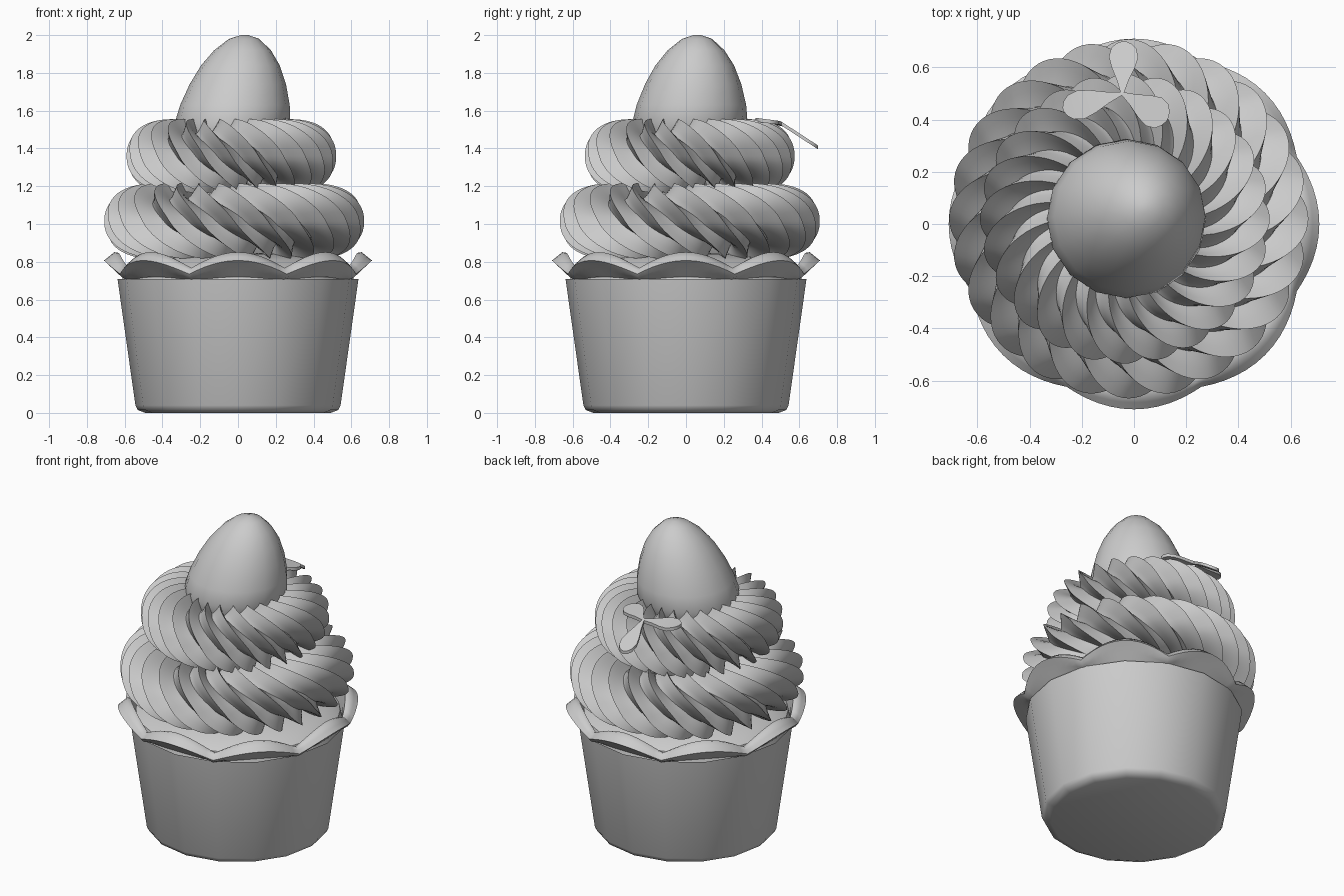
import bpy
from math import sin, cos, pi, radians, copysign

if "Cube" in bpy.data.objects:
    bpy.data.objects.remove(bpy.data.objects["Cube"])


def finish(name, verts, faces, angle=40):
    mesh = bpy.data.meshes.new(name)
    mesh.from_pydata(verts, [], faces)
    mesh.validate()
    obj = bpy.data.objects.new(name, mesh)
    bpy.context.collection.objects.link(obj)
    bpy.ops.object.select_all(action='DESELECT')
    obj.select_set(True)
    bpy.context.view_layer.objects.active = obj
    bpy.ops.object.mode_set(mode='EDIT')
    bpy.ops.mesh.select_all(action='SELECT')
    bpy.ops.mesh.normals_make_consistent(inside=False)
    bpy.ops.object.mode_set(mode='OBJECT')
    bpy.ops.object.shade_smooth_by_angle(angle=radians(angle))
    return obj


def grid_faces(rows, cols):
    """Quads between rings of vertices, each ring closed on itself."""
    faces = []
    for i in range(rows - 1):
        a, b = i * cols, (i + 1) * cols
        for j in range(cols):
            k = (j + 1) % cols
            faces.append((a + j, a + k, b + k, b + j))
    return faces


def lathe(name, profile, sides, caps=(True, True), centre=lambda z: (0, 0), angle=40):
    verts = []
    for r, z in profile:
        cx, cy = centre(z)
        for j in range(sides):
            t = 2 * pi * j / sides
            verts.append((cx + r * cos(t), cy + r * sin(t), z))
    n = len(profile)
    faces = grid_faces(n, sides)
    if caps[0]:
        faces.append(tuple(range(sides)))
    if caps[1]:
        faces.append(tuple(range((n - 1) * sides, n * sides)))
    return finish(name, verts, faces, angle)


# Paper cup: sixteen sides, small rounded foot
lathe("cup", [(0.49, 0.0), (0.53, 0.015), (0.543, 0.04), (0.638, 0.71)], 16, (True, False), angle=50)


# Scalloped flared rim with eight arches
def scalloped_rim():
    # radius and height at a valley, then how much each grows towards an arch peak
    section = [(0.615, 0.70, 0.0, 0.02), (0.642, 0.708, 0.008, 0.045),
               (0.66, 0.715, 0.022, 0.068), (0.675, 0.735, 0.035, 0.072),
               (0.662, 0.755, 0.022, 0.072), (0.645, 0.768, 0.01, 0.083),
               (0.625, 0.762, 0.005, 0.085), (0.612, 0.72, 0.0, 0.05),
               (0.605, 0.66, 0.0, 0.0)]
    sides = 96
    verts = []
    for r, z, dr, dz in section:
        for j in range(sides):
            t = 2 * pi * j / sides
            h = abs(cos(4 * t))
            radius = r + dr * h
            verts.append((radius * cos(t), radius * sin(t), z + dz * h))
    finish("cup_rim", verts, grid_faces(len(section), sides), 50)


scalloped_rim()

# Cake surface under the frosting
lathe("cake_top", [(0.62, 0.68), (0.60, 0.76), (0.52, 0.81), (0.25, 0.84), (0.02, 0.85)],
      32, (False, True))


def bulge(v):
    """Slightly squared sine, for a fuller cross-section."""
    return copysign(abs(v) ** 0.88, v)


# Piped frosting: ring with sharp leaning ridges winding round it
def frosting(name, centre, ring, width, height, ridges, winding, depth):
    rows, steps, valley = 56, 8, 0.375
    cols = ridges * steps
    verts = []
    for i in range(rows):
        p = 2 * pi * i / rows
        for j in range(cols):
            # keep sample columns locked on the ridge crests
            a = 2 * pi * j / cols - winding * p / ridges
            f = (j % steps) / steps
            crest = 1 - f / valley if f < valley else (f - valley) / (1 - valley)
            d = depth * (crest ** 1.3 - 1)
            r = ring + (width + d) * bulge(cos(p))
            z = centre[2] + (height + d * 0.8) * bulge(sin(p))
            verts.append((centre[0] + r * cos(a), centre[1] + r * sin(a), z))
    faces = grid_faces(rows, cols)
    # close the last row onto the first, shifted by the winding
    last = (rows - 1) * cols
    for j in range(cols):
        b0, b1 = (j - winding * steps) % cols, (j + 1 - winding * steps) % cols
        faces.append((last + j, last + (j + 1) % cols, b1, b0))
    finish(name, verts, faces, 45)


frosting("frosting_lower", (-0.02, 0.02, 1.015), 0.42, 0.268, 0.2, 24, 7, 0.10)
frosting("frosting_upper", (-0.035, 0.02, 1.36), 0.315, 0.24, 0.195, 24, 7, 0.095)


# Egg leaning slightly to the right and back
def egg_centre(z):
    s = (z - 1.53) / 0.47
    return (-0.03 + 0.065 * s, 0.02 + 0.04 * s)


lathe("egg", [(0.02, 1.31), (0.18, 1.34), (0.27, 1.43), (0.305, 1.54), (0.29, 1.63),
              (0.255, 1.74), (0.208, 1.84), (0.15, 1.92), (0.08, 1.98), (0.02, 2.0)],
      16, angle=60, centre=egg_centre)


# Three thin leaves draped over the back of the frosting
def leaf(name, direction, length, half_width):
    outline = [(0.0, 0.1), (0.25, 0.4), (0.5, 0.8), (0.7, 1.0), (0.87, 0.85), (0.96, 0.5), (1.0, 0.12)]
    ca, sa = cos(radians(direction)), sin(radians(direction))
    verts = []
    for u, w in outline:
        for side, lift in ((-1, 0.012), (1, 0.012), (1, -0.008), (-1, -0.008)):
            a, b = u * length, side * w * half_width
            x, y = -0.045 + a * ca - b * sa, 0.5 + a * sa + b * ca
            slope = 0.65 if y > 0.5 else 0.13
            verts.append((x, y, 1.533 - slope * (y - 0.5) + lift))
    n = len(outline)
    faces = grid_faces(n, 4) + [(0, 1, 2, 3), tuple(range(4 * n - 4, 4 * n))]
    finish(name, verts, faces, 40)


leaf("leaf_back", 88, 0.20, 0.056)
leaf("leaf_left", 195, 0.235, 0.056)
leaf("leaf_right", -30, 0.20, 0.062)
